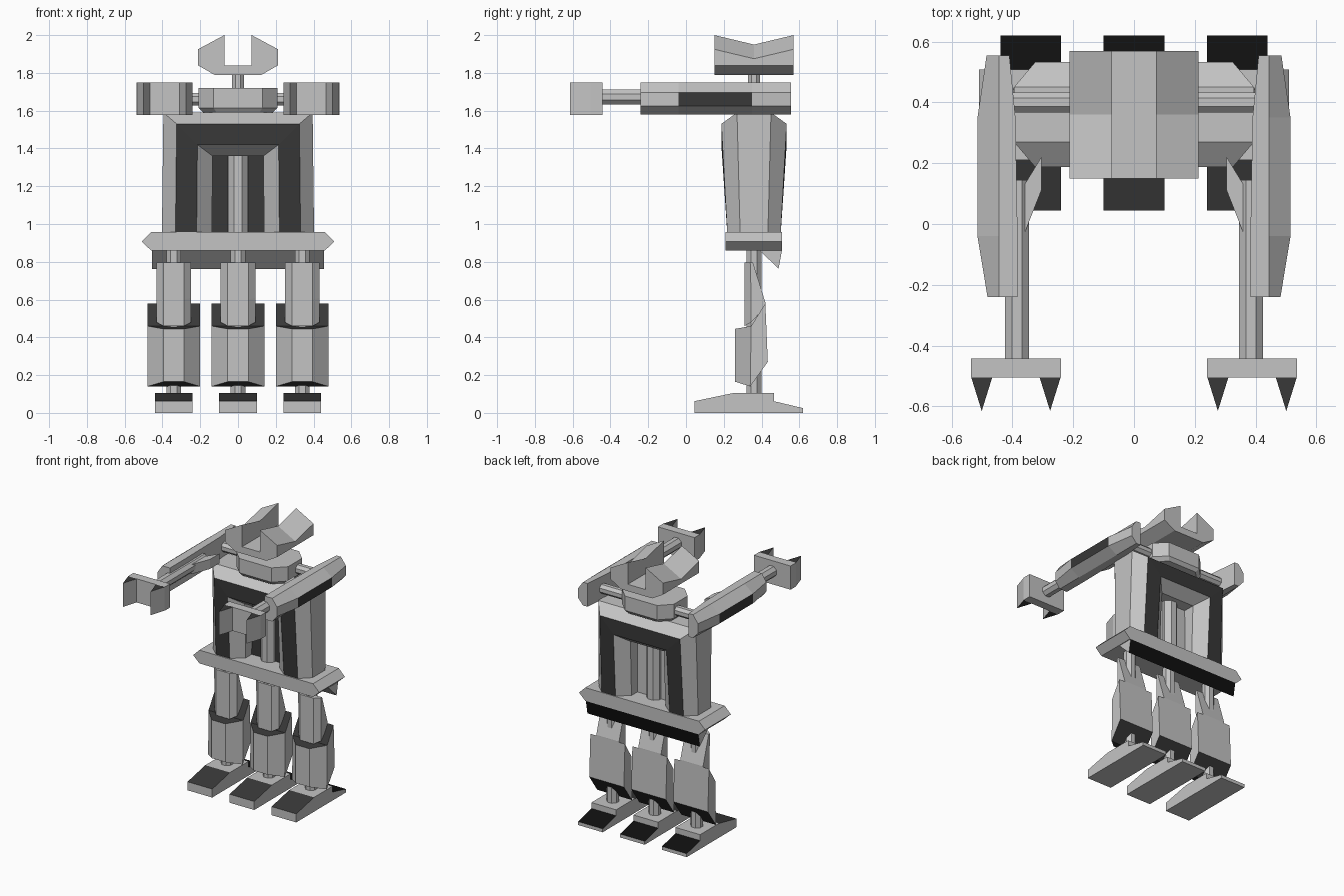
import bpy, bmesh, math
from mathutils import Vector

if "Cube" in bpy.data.objects:
    bpy.data.objects.remove(bpy.data.objects["Cube"])


def material(name, v):
    m = bpy.data.materials.new(name)
    m.diffuse_color = (v, v, v, 1)
    m.use_nodes = True
    m.node_tree.nodes["Principled BSDF"].inputs["Base Color"].default_value = m.diffuse_color
    return m


MATS = [material("light grey", 0.55), material("dark grey", 0.04), material("black", 0.005)]
CY = 0.36  # centre line of the body in y


def loft(name, rings, rule=None, strip_caps=False):
    """Skin a list of equal closed rings; rule(normal, centre) picks the colour."""
    bm = bmesh.new()
    vs = [[bm.verts.new(p) for p in r] for r in rings]
    n = len(rings[0])
    for a, b in zip(vs, vs[1:]):
        for i in range(n):
            j = (i + 1) % n
            bm.faces.new((a[i], a[j], b[j], b[i]))
    for r in (vs[0], vs[-1]):
        if strip_caps:  # mirrored rings: cap with quads across
            for i in range(n // 2 - 1):
                bm.faces.new((r[i], r[i + 1], r[n - 2 - i], r[n - 1 - i]))
        else:
            bm.faces.new(r)
    bmesh.ops.recalc_face_normals(bm, faces=bm.faces)
    bm.normal_update()
    if rule:
        for f in bm.faces:
            f.material_index = rule(f.normal, f.calc_center_median())
    me = bpy.data.meshes.new(name)
    bm.to_mesh(me)
    bm.free()
    for m in MATS:
        me.materials.append(m)
    ob = bpy.data.objects.new(name, me)
    bpy.context.collection.objects.link(ob)
    return ob


def box(name, x0, x1, y0, y1, z0, z1, rule=None):
    return loft(name, [[(x0, y0, z), (x1, y0, z), (x1, y1, z), (x0, y1, z)] for z in (z0, z1)], rule)


def rod(name, a, b, r, n=8):
    a, b = Vector(a), Vector(b)
    q = (b - a).to_track_quat('Z', 'Y')
    ring = [q @ Vector((r * math.cos(t), r * math.sin(t), 0))
            for t in [(i + 0.5) * 2 * math.pi / n for i in range(n)]]
    return loft(name, [[c + p for p in ring] for c in (a, b)])


# Head: forked block, prongs dip in the middle
half = [(0.072, 1.84), (0.072, 2.0), (0.212, 1.925), (0.212, 1.84), (0.125, 1.79)]
prof = half + [(-x, z) for x, z in reversed(half)]
loft("head", [[(x, y, z - (dip if z > 1.9 else 0)) for x, z in prof]
              for y, dip in ((0.15, 0), (CY, 0.05), (0.57, 0))])
rod("neck", (0, CY, 1.58), (0, CY, 1.83), 0.034)

# Collar with cut corners
plan = [(-0.21, 0.28), (-0.13, 0.2), (0.13, 0.2), (0.21, 0.28),
        (0.21, 0.44), (0.13, 0.52), (-0.13, 0.52), (-0.21, 0.44)]
loft("collar", [[(x * s, CY + (y - CY) * s, z) for x, y in plan]
                for z, s in ((1.59, 0.88), (1.615, 1), (1.72, 1))])

# Torso: faceted arch, section = (half width, top height, depth offset)
sec = [(0.325, 1.53, -0.173), (0.215, 1.42, -0.173), (0.135, 1.36, -0.09), (0.135, 1.36, 0.09),
       (0.215, 1.42, 0.173), (0.325, 1.53, 0.173), (0.395, 1.59, 0.09), (0.395, 1.59, -0.09)]


def arch_ring(side, top):
    return [(side * x * (1 if top else 1.02), CY + d * (1 if top else 0.81), z if top else 0.93)
            for x, z, d in sec]


loft("torso_arch", [arch_ring(-1, 0), arch_ring(-1, 1), arch_ring(1, 1), arch_ring(1, 0)],
     lambda n, c: 1 if abs(n.y) > 0.9 else 0)
box("torso_panel", -0.16, 0.16, 0.355, 0.365, 0.93, 1.4, lambda n, c: 1 if n.y < -0.5 else 0)
rod("spine", (0, CY, 0.9), (0, CY, 1.45), 0.058)

# Belt and rear skirt
hexa = [(-0.51, 0.907), (-0.46, 0.957), (0.46, 0.957), (0.51, 0.907), (0.46, 0.86), (-0.46, 0.86)]
loft("belt", [[(x, y, z) for x, z in hexa] for y in (0.21, 0.508)])
loft("skirt", [[(x, 0.39, 0.86), (x, 0.508, 0.86), (x, 0.49, 0.763)] for x in (-0.455, 0.455)],
     lambda n, c: 2 if n.y > 0.7 else 0)

# Arms
for side, s in (("left", -1), ("right", 1)):
    rings = []
    for y, xo, xi in ((-0.24, 0.482, 0.383), (-0.04, 0.515, 0.383), (0.35, 0.515, 0.39), (0.555, 0.485, 0.41)):
        rings.append([(s * x, y, z) for x, z in
                      ((xi, 1.75), (0.445, 1.75), (xo, 1.695), (xo, 1.625), (0.445, 1.58), (xi, 1.58))])
    loft(side + "_arm_shell", rings,
         lambda n, c: 1 if abs(n.x) > 0.9 and abs(c.x) > 0.5 and 0 < c.y < 0.3 else 0)
    rod(side + "_shoulder_rod", (s * 0.19, 0.4, 1.66), (s * 0.43, 0.4, 1.66), 0.036)
    rod(side + "_forearm", (s * 0.385, 0.145, 1.672), (s * 0.385, -0.45, 1.672), 0.042)
    loft(side + "_elbow_wedge", [[(s * 0.36, -0.03, z), (s * 0.305, 0.11, z), (s * 0.305, 0.22, z), (s * 0.36, 0.13, z)]
                                 for z in (1.63, 1.7)])
    box(side + "_palm", s * 0.24, s * 0.537, -0.505, -0.442, 1.577, 1.75)
    for k, (a, b) in enumerate(((0.24, 0.312), (0.465, 0.537))):
        loft(f"{side}_claw_{k + 1}",
             [[(s * a, -0.5, z), (s * b, -0.5, z), (s * (a * 0.5 + b * 0.5), -0.615, z)] for z in (1.577, 1.75)],
             lambda n, c: 1 if abs(n.z) > 0.9 else 0)


# Legs
def mirrored(cx, pts):
    return [(cx - x, y, z) for x, y, z in pts] + [(cx + x, y, z) for x, y, z in reversed(pts)]


foot = [(0.045, 0), (0.045, 0.062), (0.25, 0.105), (0.465, 0.105), (0.465, 0.062), (0.62, 0.025), (0.62, 0)]
dark_ends = lambda n, c: 1 if abs(n.z) > 0.6 or (n.z < -0.3 and c.z < 0.2) else 0


def foot_rule(n, c):
    if 0.2 < n.z < 0.995:
        return 1 if c.y < CY else 2
    return 0


for name, cx in (("left", -0.34), ("middle", 0), ("right", 0.34)):
    loft(name + "_foot", [[(x, y, z) for y, z in foot] for x in (cx - 0.1, cx + 0.1)], foot_rule)
    rod(name + "_leg_rod", (cx, CY, 0.09), (cx, CY, 0.9), 0.042)
    # Thigh guard: wedge thickening downwards
    loft(name + "_thigh_guard", [
        mirrored(cx, [(0.055, 0.31, 0.795), (0.092, 0.34, 0.795), (0.092, 0.355, 0.795)]),
        mirrored(cx, [(0.055, 0.31, 0.6), (0.092, 0.345, 0.61), (0.092, 0.42, 0.585)]),
        mirrored(cx, [(0.055, 0.31, 0.46), (0.092, 0.345, 0.48), (0.092, 0.42, 0.56)])],
        lambda n, c: 1 if n.z < -0.5 else 0, True)
    # Shin guard: dark sloping top and bottom
    loft(name + "_shin_guard", [
        mirrored(cx, [(0.055, 0.26, 0.445), (0.14, 0.345, 0.46), (0.14, 0.42, 0.58)]),
        mirrored(cx, [(0.055, 0.26, 0.165), (0.14, 0.34, 0.14), (0.14, 0.433, 0.27)])],
        lambda n, c: 1 if abs(n.z) > 0.35 else 0, True)
